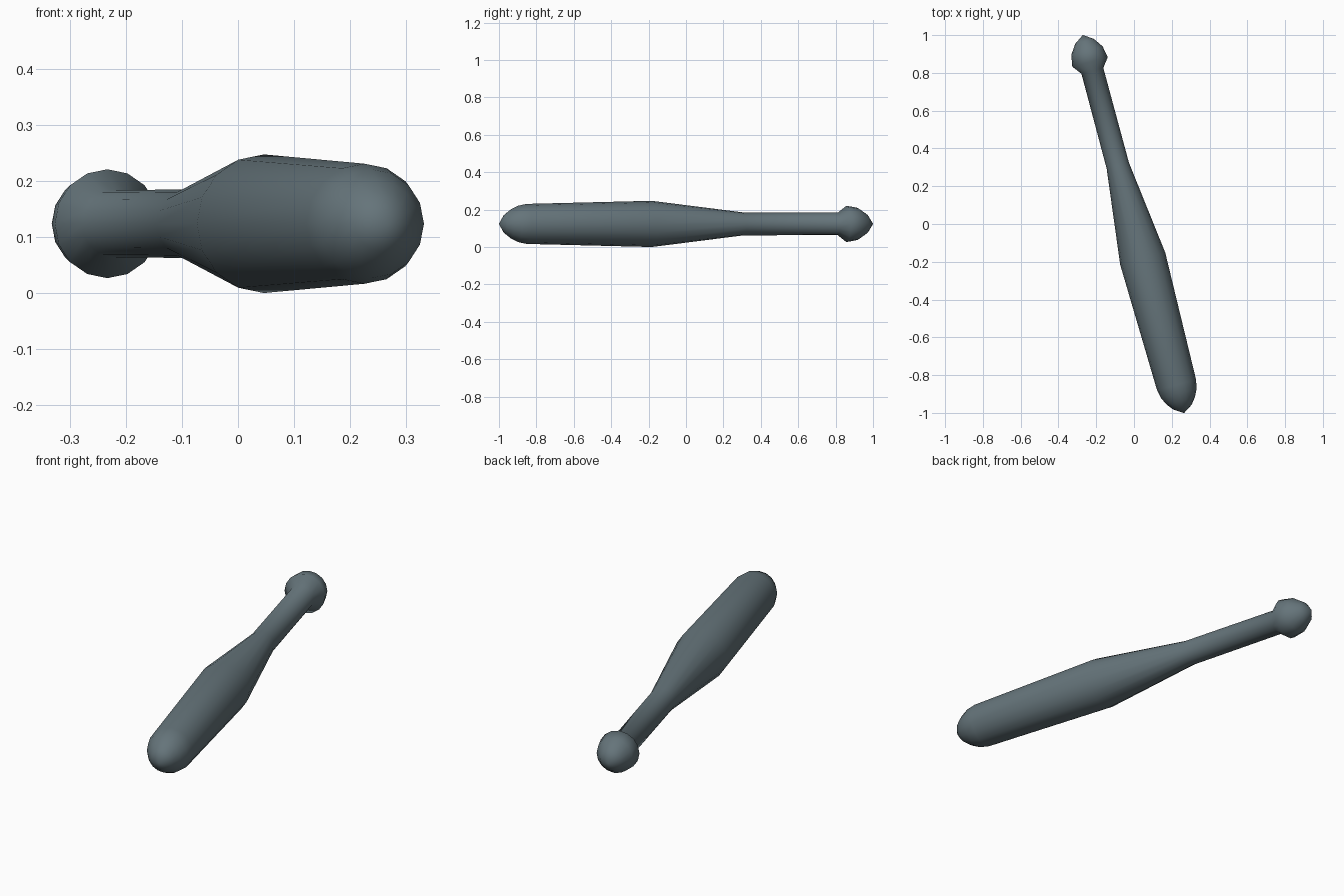
import bpy, bmesh, math
from mathutils import Matrix

if "Cube" in bpy.data.objects:
    bpy.data.objects.remove(bpy.data.objects["Cube"])

SIDES = 16
# Lathe profile: (distance along the bat, radius), barrel tip to knob tip
profile = [
    (-1.036, 0), (-1.004, 0.050), (-0.970, 0.077), (-0.930, 0.097), (-0.882, 0.107),
    (-0.190, 0.1235), (0.320, 0.061), (0.840, 0.060),
    (0.888, 0.097), (0.950, 0.086), (1.001, 0.051), (1.036, 0),
]

# Rings along local y, with single points at both tips
bm = bmesh.new()
rings = []
for t, r in profile:
    n = SIDES if r else 1
    rings.append([bm.verts.new((r * math.cos(2 * math.pi * i / SIDES), t,
                                r * math.sin(2 * math.pi * i / SIDES))) for i in range(n)])

# Skin between neighbouring rings
for a, b in zip(rings, rings[1:]):
    for i in range(SIDES):
        j = (i + 1) % SIDES
        quad = [a[i % len(a)], a[j % len(a)], b[j % len(b)], b[i % len(b)]]
        bm.faces.new(list(dict.fromkeys(quad)))
bmesh.ops.recalc_face_normals(bm, faces=bm.faces)

# Lay the bat on the ground, turned 15 degrees
bmesh.ops.transform(bm, verts=bm.verts,
                    matrix=Matrix.Translation((-0.003, 0, 0.1235)) @ Matrix.Rotation(math.radians(15), 4, 'Z'))
mesh = bpy.data.meshes.new("bat")
bm.to_mesh(mesh)
bm.free()
bat = bpy.data.objects.new("bat", mesh)
bpy.context.collection.objects.link(bat)

# Slate colour
slate = bpy.data.materials.new("slate")
slate.diffuse_color = (0.13, 0.175, 0.195, 1)
slate.use_nodes = True
slate.node_tree.nodes["Principled BSDF"].inputs["Base Color"].default_value = slate.diffuse_color
mesh.materials.append(slate)

# Smooth shading
bpy.context.view_layer.objects.active = bat
bat.select_set(True)
bpy.ops.object.shade_smooth_by_angle(angle=math.radians(65))
